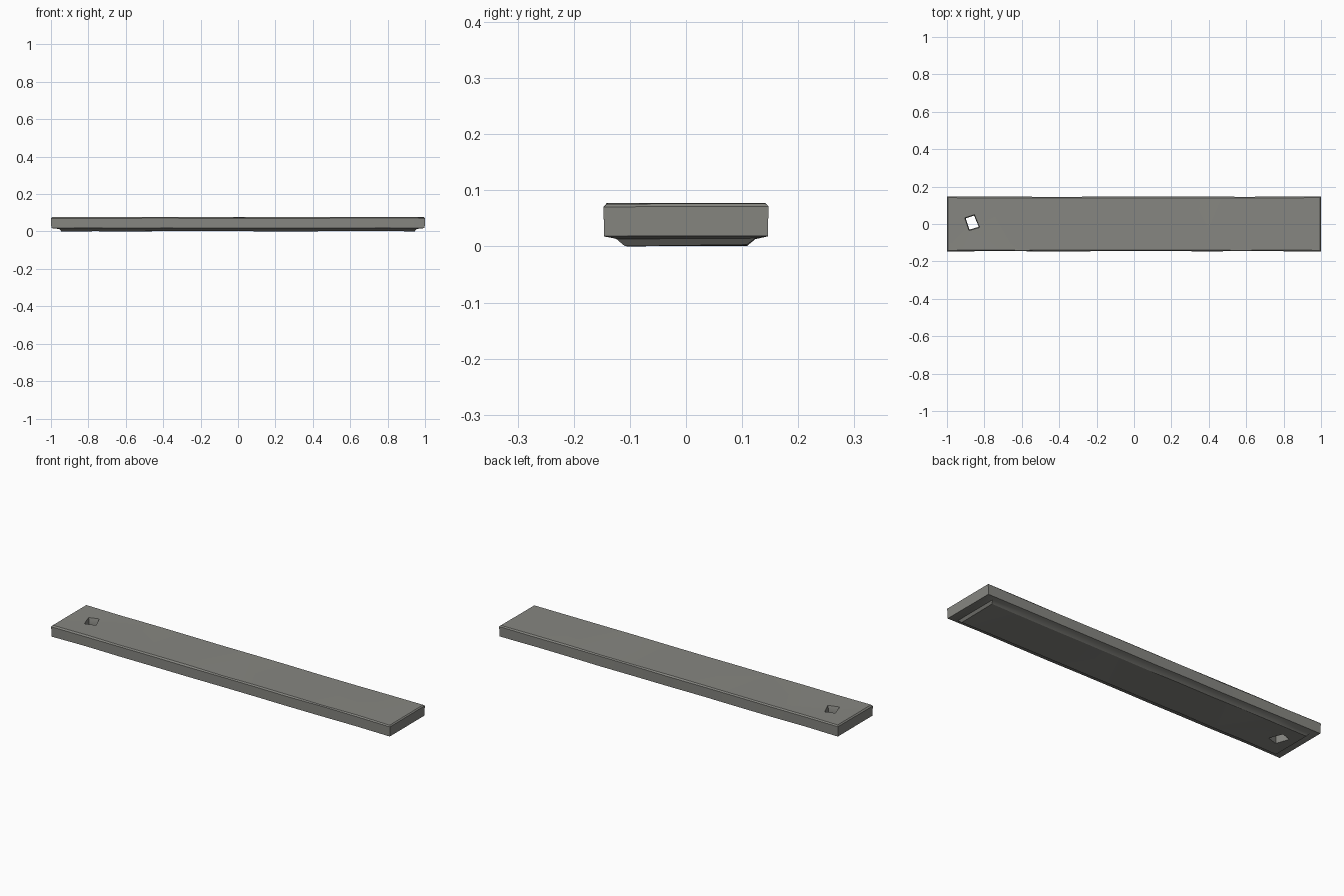
import bpy, bmesh, math, random

if "Cube" in bpy.data.objects:
    bpy.data.objects.remove(bpy.data.objects["Cube"])
random.seed(4)

stone = bpy.data.materials.new("weathered grey wood")
stone.diffuse_color = (0.24, 0.24, 0.22, 1)
stone.use_nodes = True
stone.node_tree.nodes["Principled BSDF"].inputs["Base Color"].default_value = stone.diffuse_color

N = 10  # segments along the length
bm = bmesh.new()

def ring(hx, hy, z, wob_y=0.0, wob_z=0.0):
    """Rectangular loop, divided lengthwise, with slight hand-hewn unevenness."""
    vs = []
    for side in (-1, 1):
        for i in range(N + 1):
            x = -side * hx * (1 - 2 * i / N)
            inner = 0 < i < N
            dy = random.uniform(-wob_y, 0) if inner else 0
            dz = random.uniform(-wob_z, wob_z)
            vs.append(bm.verts.new((-x if side < 0 else x, side * (hy + dy), z + dz)))
    # first half runs in +x at -y, second half back in -x at +y
    a = sorted(vs[:N + 1], key=lambda v: v.co.x)
    b = sorted(vs[N + 1:], key=lambda v: -v.co.x)
    return a + b

def hole(scale, z):
    """Crooked four-sided nail hole near the left end."""
    pts = [(-0.90, 0.03), (-0.88, -0.03), (-0.83, -0.015), (-0.855, 0.045)]
    cx, cy = -0.866, 0.008
    return [bm.verts.new((cx + (x - cx) * scale, cy + (y - cy) * scale, z)) for x, y in pts]

def skin(r0, r1):
    n = len(r0)
    for i in range(n):
        j = (i + 1) % n
        bm.faces.new((r0[i], r0[j], r1[j], r1[i]))

def cap(outer, inner):
    edges = []
    for loop in (outer, inner):
        for i in range(len(loop)):
            a, b = loop[i], loop[(i + 1) % len(loop)]
            edges.append(bm.edges.get((a, b)) or bm.edges.new((a, b)))
    bmesh.ops.triangle_fill(bm, use_beauty=True, edges=edges)

# outer shell: worn underside, step, side walls, eased top edge
rings = [ring(0.945, 0.109, 0.003, 0.004, 0.002),
         ring(0.955, 0.124, 0.015, 0.003, 0.001),
         ring(0.998, 0.146, 0.02, 0.002, 0.001),
         ring(1.0, 0.147, 0.072, 0.003, 0.001),
         ring(0.994, 0.141, 0.078, 0.003, 0.001)]
for a, b in zip(rings, rings[1:]):
    skin(a, b)

# nail hole walls
h = [hole(1.15, 0.004), hole(1.0, 0.03), hole(1.0, 0.06), hole(1.15, 0.077)]
for a, b in zip(h, h[1:]):
    skin(a, b)
cap(rings[0], h[0])
cap(rings[-1], h[-1])

low = min(v.co.z for v in bm.verts)
for v in bm.verts:
    v.co.z -= low
bmesh.ops.recalc_face_normals(bm, faces=bm.faces)

me = bpy.data.meshes.new("plank")
bm.to_mesh(me)
bm.free()
me.materials.append(stone)
plank = bpy.data.objects.new("plank", me)
bpy.context.collection.objects.link(plank)
bpy.context.view_layer.objects.active = plank
plank.select_set(True)
bpy.ops.object.shade_smooth_by_angle(angle=math.radians(30))
